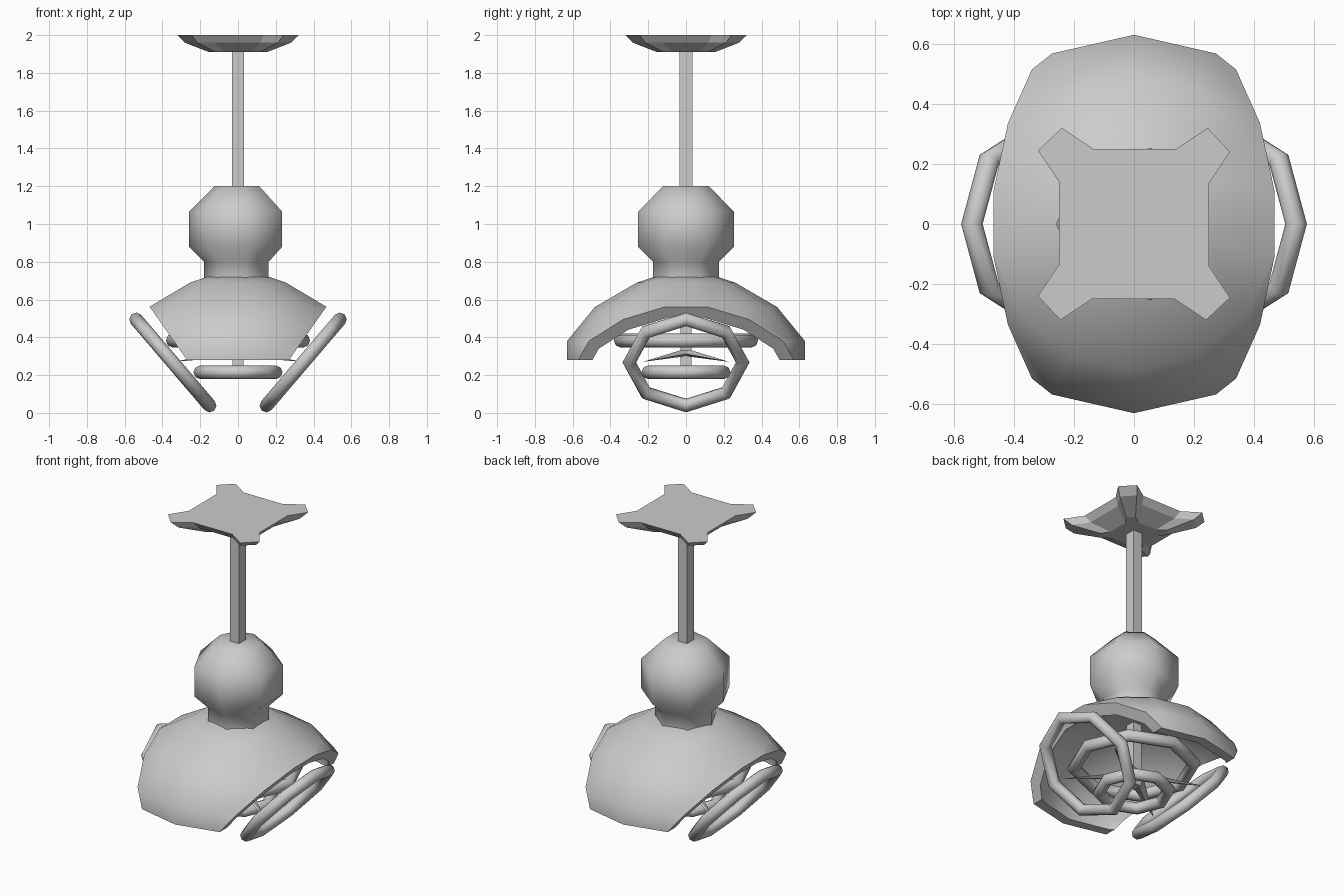
import bpy, bmesh
from math import sin, cos, pi, radians, atan2, hypot
from mathutils import Matrix, Vector

cube = bpy.data.objects.get("Cube")
if cube:
    bpy.data.objects.remove(cube, do_unlink=True)

gray = bpy.data.materials.new("plain_gray")
gray.use_nodes = True
gray.diffuse_color = (0.6, 0.6, 0.6, 1)
gray.node_tree.nodes["Principled BSDF"].inputs["Base Color"].default_value = (0.6, 0.6, 0.6, 1)


def finish(bm, name, angle=None):
    bmesh.ops.remove_doubles(bm, verts=bm.verts, dist=0.0005)
    bmesh.ops.recalc_face_normals(bm, faces=bm.faces)
    mesh = bpy.data.meshes.new(name)
    bm.to_mesh(mesh)
    bm.free()
    obj = bpy.data.objects.new(name, mesh)
    bpy.context.collection.objects.link(obj)
    mesh.materials.append(gray)
    if angle:
        bpy.ops.object.select_all(action="DESELECT")
        obj.select_set(True)
        bpy.context.view_layer.objects.active = obj
        bpy.ops.object.shade_smooth_by_angle(angle=radians(angle))
    return obj


def bridge(bm, rings, closed=False):
    """Join successive vertex rings with quads."""
    rings = [[bm.verts.new(p) for p in ring] for ring in rings]
    pairs = list(zip(rings, rings[1:]))
    if closed:
        pairs.append((rings[-1], rings[0]))
    for a, b in pairs:
        for i in range(len(a)):
            j = (i + 1) % len(a)
            bm.faces.new((a[i], a[j], b[j], b[i]))
    return rings


def lathe(profile, sides, phase):
    bm = bmesh.new()
    turn = [phase + 2 * pi * i / sides for i in range(sides)]
    bridge(bm, [[(r * cos(a), r * sin(a), z) for a in turn] for r, z in profile])
    bmesh.ops.remove_doubles(bm, verts=bm.verts, dist=0.0005)
    return bm


def ring(name, center, major, minor, tilt=0):
    """Eight-sided hoop tilted about the y axis."""
    bm = bmesh.new()
    loops = []
    for i in range(8):
        a = i * pi / 4
        tube = [(major + minor * cos(b * pi / 4), minor * sin(b * pi / 4)) for b in range(8)]
        loops.append([(r * cos(a), r * sin(a), z) for r, z in tube])
    bridge(bm, loops, closed=True)
    bm.transform(Matrix.Translation(center) @ Matrix.Rotation(tilt, 4, "Y"))
    finish(bm, name, 50)


def box(name, size, center):
    bm = bmesh.new()
    bmesh.ops.create_cube(bm, size=1)
    bm.transform(Matrix.Translation(center) @ Matrix.Diagonal((*size, 1)))
    finish(bm, name)


# Ceiling plate: four-armed outline narrowing downwards
corner = [Vector((0.25, 0.135)), Vector((0.32, 0.24)), Vector((0.245, 0.32)), Vector((0.14, 0.25))]
outline = [Matrix.Rotation(q * pi / 2, 2) @ p for q in range(4) for p in corner]
bm = bmesh.new()
levels = bridge(bm, [[(p.x * s, p.y * s, z) for p in outline]
                     for s, z in ((1, 2.0), (0.88, 1.96), (0.48, 1.91))])
bm.faces.new(levels[0])
bm.faces.new(levels[-1])
finish(bm, "ceiling_plate")

# Hanging rod and the inner shaft below the hood
box("hanging_rod", (0.062, 0.068, 0.74), (0, 0, 1.555))
box("inner_shaft", (0.06, 0.06, 0.42), (0, 0, 0.455))

# Seven-sided ball and neck
ball = lathe([(0, 1.2), (0.125, 1.2), (0.26, 1.065), (0.26, 0.88),
              (0.18, 0.8), (0.18, 0.7), (0, 0.7)], 7, pi)
finish(ball, "ball_and_neck", 60)

# Hood: thick dome sliced open by a slanted plane on each side
hood = lathe([(0, 0.72), (0.17, 0.72), (0.26, 0.69), (0.483, 0.56), (0.63, 0.38), (0.63, 0.28),
              (0.57, 0.28), (0.57, 0.34), (0.437, 0.505), (0.24, 0.63), (0, 0.65)], 14, pi / 2)
for side in (-1, 1):
    cut = bmesh.ops.bisect_plane(
        hood, geom=hood.verts[:] + hood.edges[:] + hood.faces[:], dist=0.0001,
        plane_co=(side * 0.27, 0, 0.28), plane_no=(side * 0.285, 0, -0.2), clear_outer=True)
    rim = [e for e in cut["geom_cut"] if isinstance(e, bmesh.types.BMEdge)]
    bmesh.ops.triangle_fill(hood, edges=rim, use_beauty=True)
finish(hood, "hood", 40)

# Hoops: one tilted at each opening, two level ones in the middle
for label, side in (("left", 1), ("right", -1)):
    ring(label + "_hoop", (side * 0.345, 0, 0.267), 0.30, 0.036, -side * radians(49.5))
ring("upper_hoop", (0, 0, 0.383), 0.345, 0.037)
ring("lower_hoop", (0, 0, 0.215), 0.20, 0.036)

# Four tapered blades drooping from the shaft
for i, (sx, sy) in enumerate(((1, 1), (-1, 1), (-1, -1), (1, -1))):
    bm = bmesh.new()
    tip = Vector((sx * 0.34, sy * 0.23, 0.27))
    side = Vector((-tip.y, tip.x, 0)).normalized() * 0.05
    hub = Vector((0, 0, 0.32))
    base = [bm.verts.new(hub + v) for v in (side, Vector((0, 0, 0.02)), -side, Vector((0, 0, -0.02)))]
    point = bm.verts.new(tip)
    bm.faces.new(base)
    for a, b in zip(base, base[1:] + base[:1]):
        bm.faces.new((a, b, point))
    finish(bm, "blade_%d" % (i + 1))
